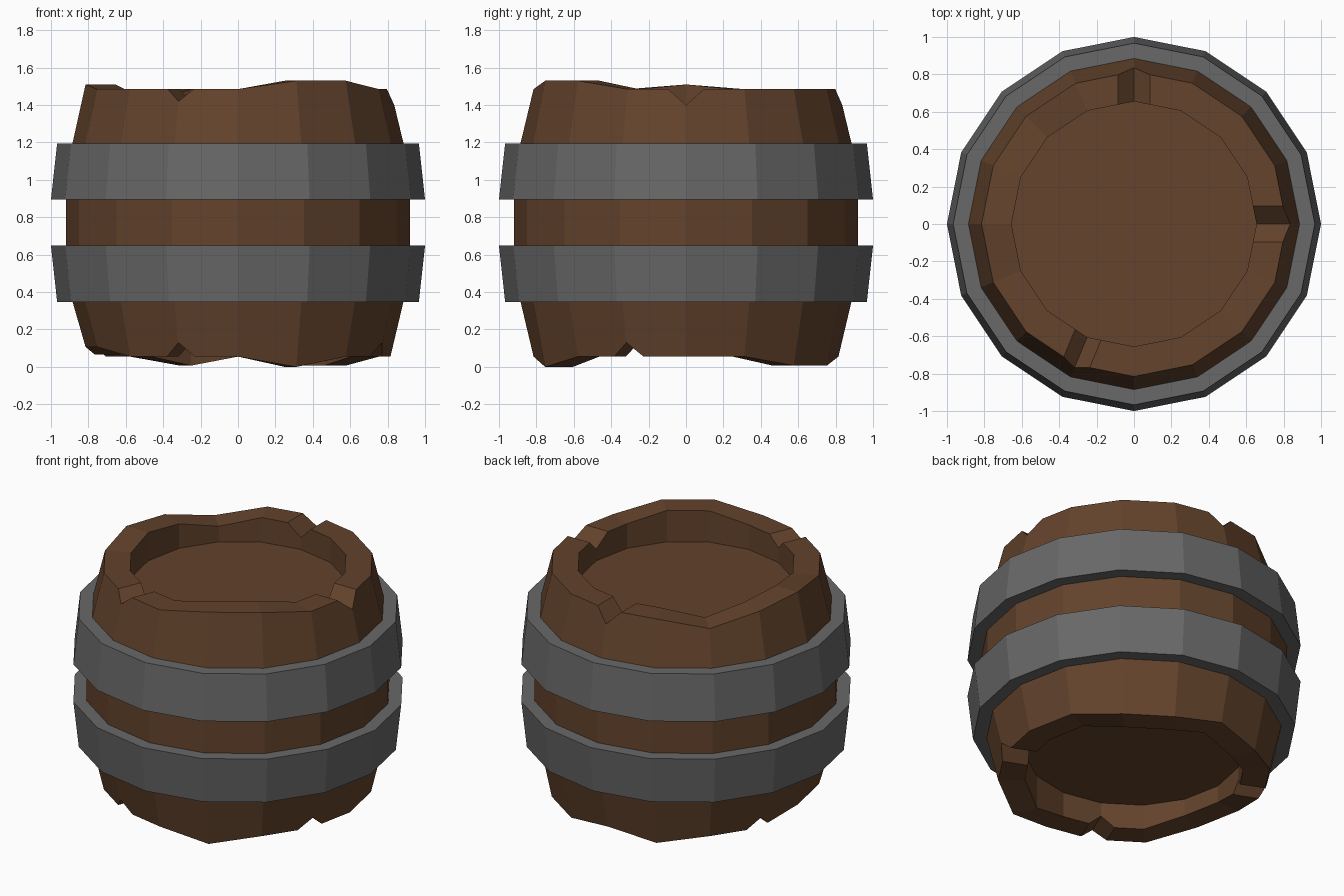
import bpy, bmesh, math
from mathutils import Vector, Matrix

if "Cube" in bpy.data.objects:
    bpy.data.objects.remove(bpy.data.objects["Cube"])

SIDES = 16
STEP = 2 * math.pi / SIDES


def material(name, rgb):
    m = bpy.data.materials.new(name)
    m.diffuse_color = (*rgb, 1)
    m.use_nodes = True
    m.node_tree.nodes["Principled BSDF"].inputs["Base Color"].default_value = m.diffuse_color
    return m


wood = material("brown wood", (0.125, 0.056, 0.025))
iron = material("grey iron", (0.138, 0.138, 0.138))


def finish(bm, name, mat):
    bmesh.ops.recalc_face_normals(bm, faces=bm.faces)
    me = bpy.data.meshes.new(name)
    bm.to_mesh(me)
    bm.free()
    me.materials.append(mat)
    ob = bpy.data.objects.new(name, me)
    bpy.context.collection.objects.link(ob)
    return ob


def revolve(name, profile, mat, closed):
    """Rings from (radius, z) points; z may be a function of the side index."""
    bm = bmesh.new()
    rings = []
    for r, z in profile:
        rings.append([bm.verts.new((r * math.cos(k * STEP), r * math.sin(k * STEP),
                                    z(k) if callable(z) else z)) for k in range(SIDES)])
    pairs = list(zip(rings, rings[1:]))
    if closed:
        pairs.append((rings[-1], rings[0]))
    else:
        bm.faces.new(rings[0])
        bm.faces.new(rings[-1])
    for a, b in pairs:
        for k in range(SIDES):
            n = (k + 1) % SIDES
            bm.faces.new((a[k], a[n], b[n], b[k]))
    return finish(bm, name, mat)


# uneven rim heights by stave
def top_rim(k):
    return {13: 1.53, 14: 1.53, 8: 1.51, 6: 1.425}.get(k, 1.485)


def bottom_rim(k):
    return {13: 0.0, 2: 0.007, 3: 0.007, 5: 0.007, 8: 0.107, 9: 0.107}.get(k, 0.055)


# barrel body with recessed ends
body = revolve("barrel_body", [
    (0.655, 0.22), (0.655, bottom_rim), (0.815, bottom_rim), (0.885, 0.35),
    (0.92, 0.65), (0.92, 0.895), (0.885, 1.195), (0.815, top_rim),
    (0.655, top_rim), (0.655, 1.323)], wood, False)

# V notches: side index, half width at the rim, tip z, up direction
notches = [(0, 0.095, 1.40, 1), (4, 0.085, 1.40, 1), (11, 0.075, 1.42, 1),
           (15, 0.085, 0.13, -1), (11, 0.08, 0.13, -1), (7, 0.08, 0.13, -1)]
bm = bmesh.new()
for k, half, tip, up in notches:
    rim = 1.485 if up > 0 else 0.055
    reach = 0.15
    w = half * reach / abs(rim - tip)
    rot = Matrix.Rotation(k * STEP, 3, 'Z')
    a, b = [[bm.verts.new(rot @ Vector(p)) for p in
             ((x, 0, tip), (x, w, tip + up * reach), (x, -w, tip + up * reach))]
            for x in (0.58, 0.98)]
    bm.faces.new(a)
    bm.faces.new(b[::-1])
    for i in range(3):
        j = (i + 1) % 3
        bm.faces.new((a[i], b[i], b[j], a[j]))
cutter = finish(bm, "notch_cutter", wood)
cutter.hide_render = True

mod = body.modifiers.new("notches", 'BOOLEAN')
mod.operation = 'DIFFERENCE'
mod.solver = 'EXACT'
mod.object = cutter
bpy.context.view_layer.objects.active = body
body.select_set(True)
bpy.ops.object.modifier_apply(modifier=mod.name)
bpy.data.objects.remove(cutter)

# iron hoops, wider towards the middle
for name, wide, narrow in (("upper_hoop", 0.895, 1.195), ("lower_hoop", 0.648, 0.348)):
    revolve(name, [(1.0, wide), (0.967, narrow), (0.875, narrow), (0.91, wide)], iron, True)
